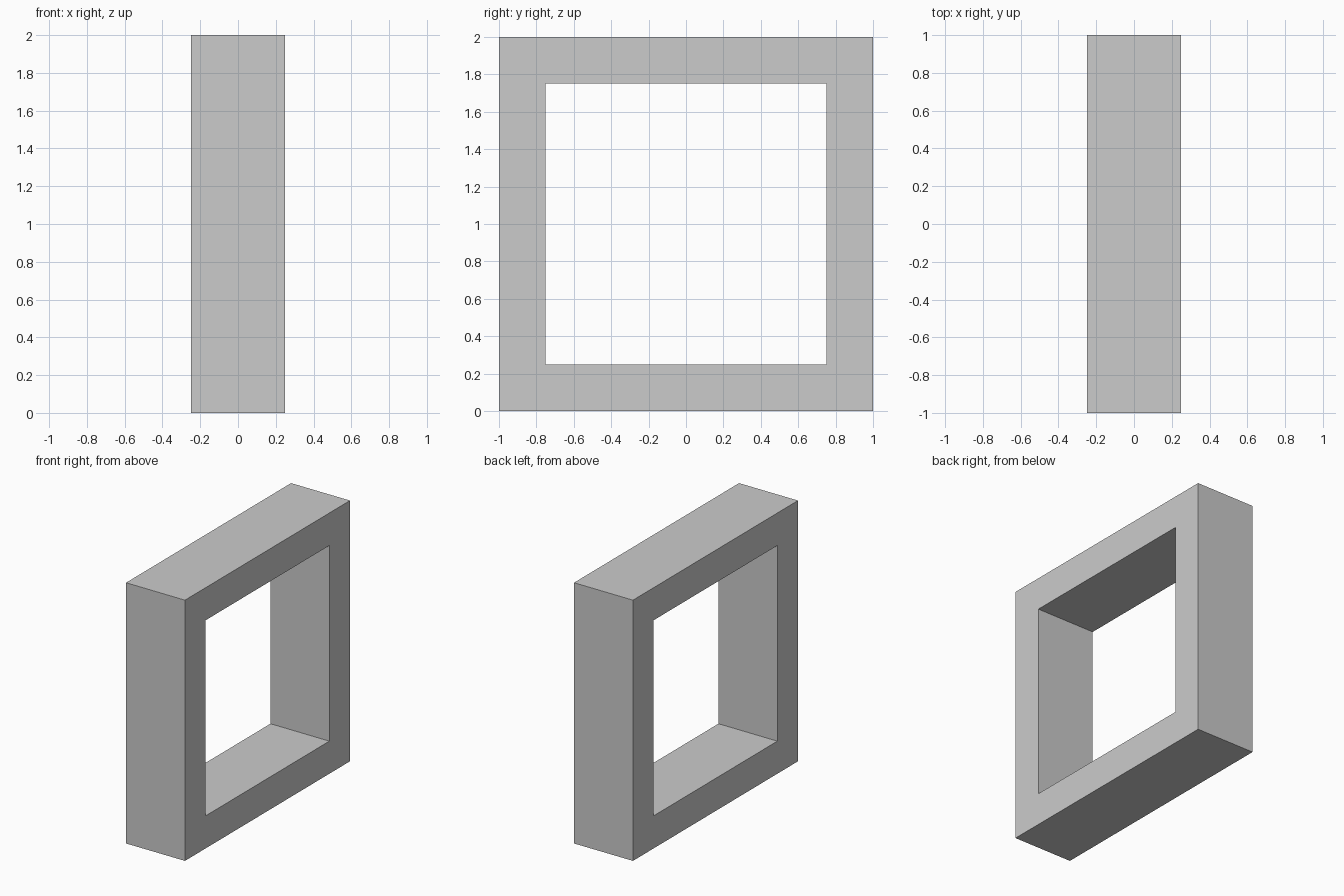
import bpy
import bmesh

if "Cube" in bpy.data.objects:
    bpy.data.objects.remove(bpy.data.objects["Cube"])

DEPTH = 0.5      # thickness along x
OUTER = 1.0      # half size of the outer square
INNER = 0.75     # half size of the opening


def square(bm, x, half):
    """Ring of four vertices in the y-z plane, centred at z = OUTER."""
    corners = [(-1, -1), (1, -1), (1, 1), (-1, 1)]
    return [bm.verts.new((x, y * half, OUTER + z * half)) for y, z in corners]


# Square frame: four rings of corners bridged into one closed loop
bm = bmesh.new()
rings = [square(bm, x, half) for x, half in (
    (-DEPTH / 2, OUTER), (DEPTH / 2, OUTER),
    (DEPTH / 2, INNER), (-DEPTH / 2, INNER))]
for r in range(4):
    a, b = rings[r], rings[(r + 1) % 4]
    for i in range(4):
        j = (i + 1) % 4
        bm.faces.new((a[i], a[j], b[j], b[i]))
bmesh.ops.recalc_face_normals(bm, faces=bm.faces)

mesh = bpy.data.meshes.new("square_frame")
bm.to_mesh(mesh)
bm.free()
frame = bpy.data.objects.new("square_frame", mesh)
bpy.context.collection.objects.link(frame)
